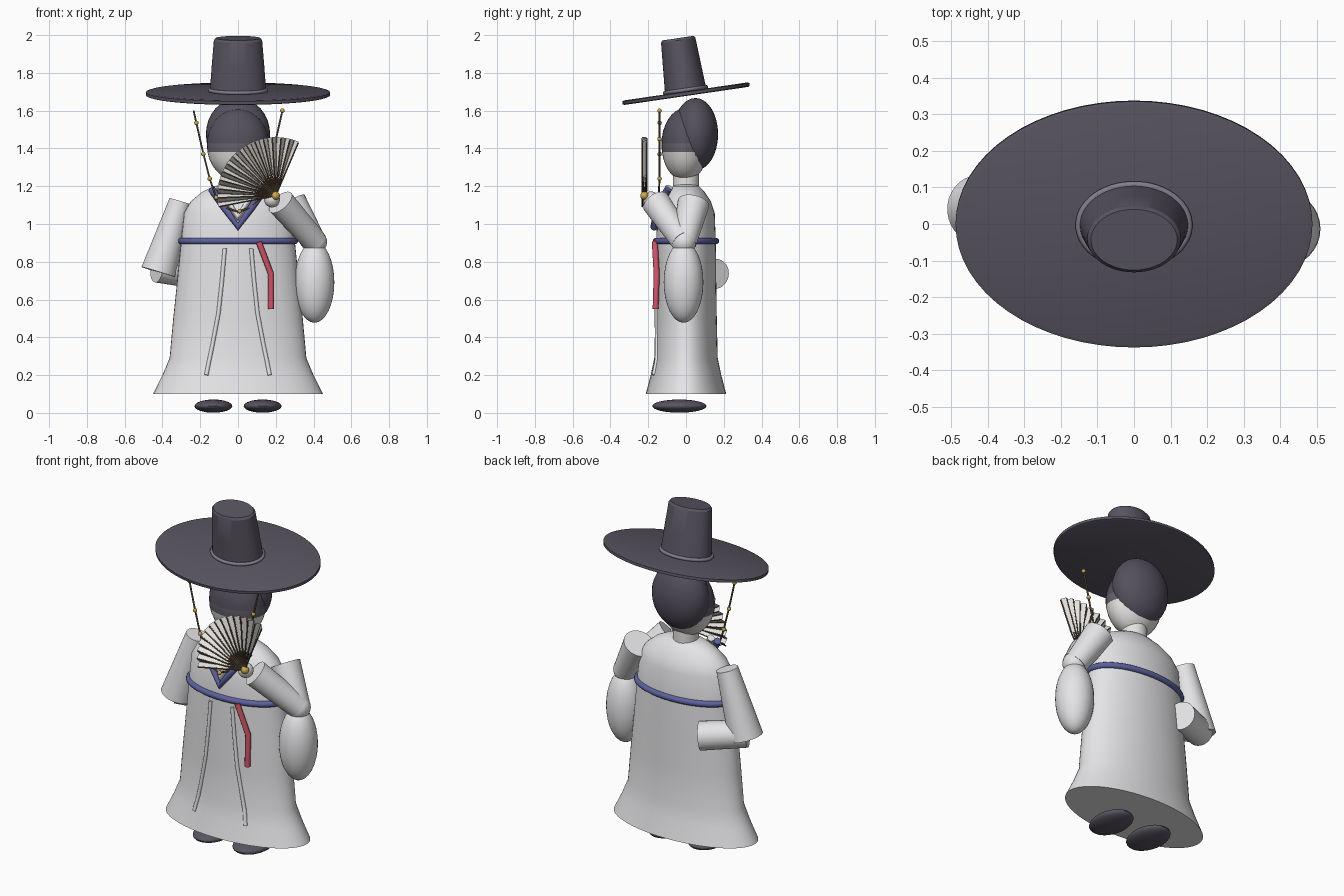
import bpy, bmesh
from math import sin, cos, pi, radians, sqrt
from mathutils import Vector, Matrix

if "Cube" in bpy.data.objects:
    bpy.data.objects.remove(bpy.data.objects["Cube"])


def material(name, r, g, b):
    m = bpy.data.materials.new(name)
    m.use_nodes = True
    m.diffuse_color = (r, g, b, 1)
    shader = next(n for n in m.node_tree.nodes if n.type == 'BSDF_PRINCIPLED')
    shader.inputs["Base Color"].default_value = (r, g, b, 1)
    return m


WHITE = material("robe white", .78, .78, .80)
SKIN = material("pale ivory", .78, .77, .75)
HAT = material("hat black", .10, .09, .12)
HAIR = material("hair black", .09, .08, .11)
BAND = material("headband grey", .13, .12, .14)
TRIM = material("hat trim grey", .22, .20, .25)
BLUE = material("sash blue", .11, .12, .34)
RED = material("ribbon red", .62, .09, .14)
GOLD = material("bead gold", .60, .40, .08)
WOOD = material("bamboo brown", .12, .08, .045)


def finish(name, bm, mats, smooth=True, angle=40):
    mesh = bpy.data.meshes.new(name)
    bmesh.ops.recalc_face_normals(bm, faces=bm.faces)
    bm.to_mesh(mesh)
    bm.free()
    ob = bpy.data.objects.new(name, mesh)
    bpy.context.collection.objects.link(ob)
    for m in mats:
        mesh.materials.append(m)
    if smooth:
        bpy.ops.object.select_all(action='DESELECT')
        ob.select_set(True)
        bpy.context.view_layer.objects.active = ob
        bpy.ops.object.shade_smooth_by_angle(angle=radians(angle))
    return ob


def ball(bm, centre, radii, segs=32):
    scale = Matrix.Diagonal((*radii, 1))
    return bmesh.ops.create_uvsphere(bm, u_segments=segs, v_segments=segs // 2,
                                     radius=1, matrix=Matrix.Translation(centre) @ scale)


def ellipsoid(name, centre, radii, mat):
    bm = bmesh.new()
    ball(bm, centre, radii)
    return finish(name, bm, [mat])


def loft(name, rings, mat, place=Matrix(), segs=48, angle=40):
    """Stack elliptical rings given as (z, x radius, y radius) and cap both ends."""
    bm = bmesh.new()
    loops = [[bm.verts.new(place @ Vector((rx * cos(2 * pi * i / segs),
                                           ry * sin(2 * pi * i / segs), z)))
              for i in range(segs)] for z, rx, ry in rings]
    for a, b in zip(loops, loops[1:]):
        for i in range(segs):
            j = (i + 1) % segs
            bm.faces.new((a[i], a[j], b[j], b[i]))
    bm.faces.new(loops[0])
    bm.faces.new(loops[-1])
    return finish(name, bm, [mat], angle=angle)


def sleeve(name, start, end, r1, r2):
    a, b = Vector(start), Vector(end)
    axis = b - a
    place = Matrix.Translation(a) @ axis.to_track_quat('Z', 'Y').to_matrix().to_4x4()
    return loft(name, [(0, r1, r1), (axis.length, r2, r2)], WHITE, place, 32)


def tube(name, paths, radius, mat, cyclic=False):
    """Round tubes along straight-sided paths."""
    curve = bpy.data.curves.new(name, 'CURVE')
    curve.dimensions = '3D'
    curve.bevel_depth = radius
    curve.bevel_resolution = 3
    curve.use_fill_caps = True
    for path in paths:
        spline = curve.splines.new('POLY')
        spline.points.add(len(path) - 1)
        spline.use_cyclic_u = cyclic
        for p, co in zip(spline.points, path):
            p.co = (*co, 1)
    curve.materials.append(mat)
    ob = bpy.data.objects.new(name, curve)
    bpy.context.collection.objects.link(ob)
    bpy.ops.object.select_all(action='DESELECT')
    ob.select_set(True)
    bpy.context.view_layer.objects.active = ob
    bpy.ops.object.convert(target='MESH')
    bpy.ops.object.shade_smooth_by_angle(angle=radians(50))
    return bpy.context.object


def oval(rx, ry, z, place=Matrix(), n=64):
    return [place @ Vector((rx * cos(2 * pi * i / n), ry * sin(2 * pi * i / n), z))
            for i in range(n)]


# Robe with flared hem
ROBE = [(.10, .45, .213), (.20, .40, .187), (.29, .362, .168), (.5, .343, .163),
        (.7, .322, .16), (.9, .302, .158), (1.06, .285, .152), (1.12, .25, .132),
        (1.17, .19, .098), (1.2, .13, .07), (1.21, .06, .05)]
loft("robe", ROBE, WHITE)


def front(x, z, out=0):
    """Point on the front of the robe at the given x and z."""
    for (z0, a0, b0), (z1, a1, b1) in zip(ROBE, ROBE[1:]):
        if z0 <= z <= z1:
            t = (z - z0) / (z1 - z0)
            rx, ry = a0 + (a1 - a0) * t, b0 + (b1 - b0) * t
            return (x, -ry * sqrt(max(0, 1 - (x / rx) ** 2)) - out, z)


# Robe folds, sash and ribbon
fold = [(.07, .87), (.085, .7), (.103, .53), (.135, .36), (.152, .28), (.168, .2)]
tube("robe_folds", [[front(s * x, z) for x, z in fold] for s in (-1, 1)], .011, WHITE)
tube("sash", [oval(.300, .158, .91)], .018, BLUE, True)
tube("ribbon", [[front(.11, .905, .018), front(.175, .735, .022), front(.175, .55, .022)]],
     .016, RED)

# Crossed collar
tube("collar", [[(-.14, -.095, 1.185), (-.07, -.15, 1.085), (0, -.168, .985),
                 (.07, -.15, 1.085), (.14, -.095, 1.185)]], .02, BLUE)
tube("inner_collar", [[(-.1, -.09, 1.195), (0, -.162, 1.035), (.1, -.09, 1.195)]], .02, SKIN)

# Shoes
for side, x in (("right", -.13), ("left", .13)):
    ellipsoid(side + "_shoe", (x, -.035, .036), (.1, .143, .035), HAT)

# Right arm folded behind the back
sleeve("right_upper_sleeve", (-.305, .05, 1.12), (-.42, .04, .745), .06, .095)
sleeve("right_lower_sleeve", (-.43, .04, .765), (-.2, .155, .735), .075, .08)

# Left arm raised to hold the fan, with hanging sleeve
sleeve("left_upper_sleeve", (.28, .04, 1.11), (.405, -.01, .90), .085, .065)
sleeve("left_lower_sleeve", (.225, -.16, 1.115), (.405, -.015, .91), .075, .065)
ellipsoid("left_elbow", (.405, -.012, .905), (.066, .066, .066), WHITE)
ellipsoid("left_hanging_sleeve", (.405, -.013, .692), (.105, .105, .215), WHITE)
ellipsoid("left_hand", (.18, -.185, 1.13), (.042, .042, .042), SKIN)

# Neck, head with headband, and hair
loft("neck", [(1.16, .07, .07), (1.28, .07, .07)], SKIN, segs=32)
bm = bmesh.new()
ball(bm, (0, -.005, 1.42), (.165, .125, .193))
for z in (1.38, 1.425):
    bmesh.ops.bisect_plane(bm, geom=bm.verts[:] + bm.edges[:] + bm.faces[:],
                           plane_co=(0, 0, z), plane_no=(0, 0, 1))
for f in bm.faces:
    z = f.calc_center_median().z
    f.material_index = 0 if z < 1.38 else 1 if z < 1.425 else 2
finish("head", bm, [SKIN, BAND, HAIR])
ellipsoid("hair", (0, .05, 1.475), (.17, .12, .192), HAIR)

# Wide-brimmed hat, tipped forward
tilt = Matrix.Translation((0, 0, 1.69)) @ Matrix.Rotation(radians(8.3), 4, 'X')
loft("hat_brim", [(-.012, .475, .33), (-.008, .488, .34), (.008, .488, .34),
                  (.012, .475, .33)], HAT, tilt, 64, 60)
loft("hat_crown", [(0, .15, .111), (.15, .139, .101), (.285, .128, .092), (.297, .118, .084)],
     HAT, tilt, 48, 30)
tube("hat_trim", [oval(.15, .111, .02, tilt)], .01, TRIM, True)

# Beaded chin cord
cord = [(.235, -.14, 1.6), (.19, -.14, 1.4), (.15, -.14, 1.24), (.115, -.145, 1.14),
        (.06, -.165, 1.085), (0, -.182, 1.065)]
mirror = [(-x, y, z) for x, y, z in cord]
tube("chin_cord", [mirror + cord[-2::-1]], .005, WOOD)
bm = bmesh.new()
for x, z in ((-.22, 1.535), (-.184, 1.37), (-.15, 1.24), (-.115, 1.14), (.008, 1.068),
             (.115, 1.14), (.15, 1.24), (.2, 1.45), (.235, 1.6)):
    y = -.14 if z > 1.2 else -.15 if z > 1.1 else -.185
    ball(bm, (x, y, z), (.012, .012, .012), 12)
finish("cord_beads", bm, [GOLD])

# Pleated fan with ribs and pivot
PIVOT = Vector((.2, -.22, 1.15))
PLEATS = 28


def fan_point(i, r):
    a = radians(67 + 124 * i / PLEATS)
    return PIVOT + Vector((r * cos(a), .012 if i % 2 else -.012, r * sin(a)))


bm = bmesh.new()
edges = [(bm.verts.new(fan_point(i, .11)), bm.verts.new(fan_point(i, .31)))
         for i in range(PLEATS + 1)]
for (a, b), (c, d) in zip(edges, edges[1:]):
    bm.faces.new((a, b, d, c))
finish("fan_leaf", bm, [SKIN], smooth=False)
tube("fan_ribs", [[PIVOT, fan_point(i, .12), fan_point(i, .305)]
                  for i in range(0, PLEATS + 1, 2)], .004, WOOD)
tube("fan_back_ribs", [[PIVOT, fan_point(i, .12), fan_point(i, .305)]
                       for i in range(1, PLEATS, 2)], .003, WOOD)
ellipsoid("fan_pivot", PIVOT, (.022, .022, .022), GOLD)
